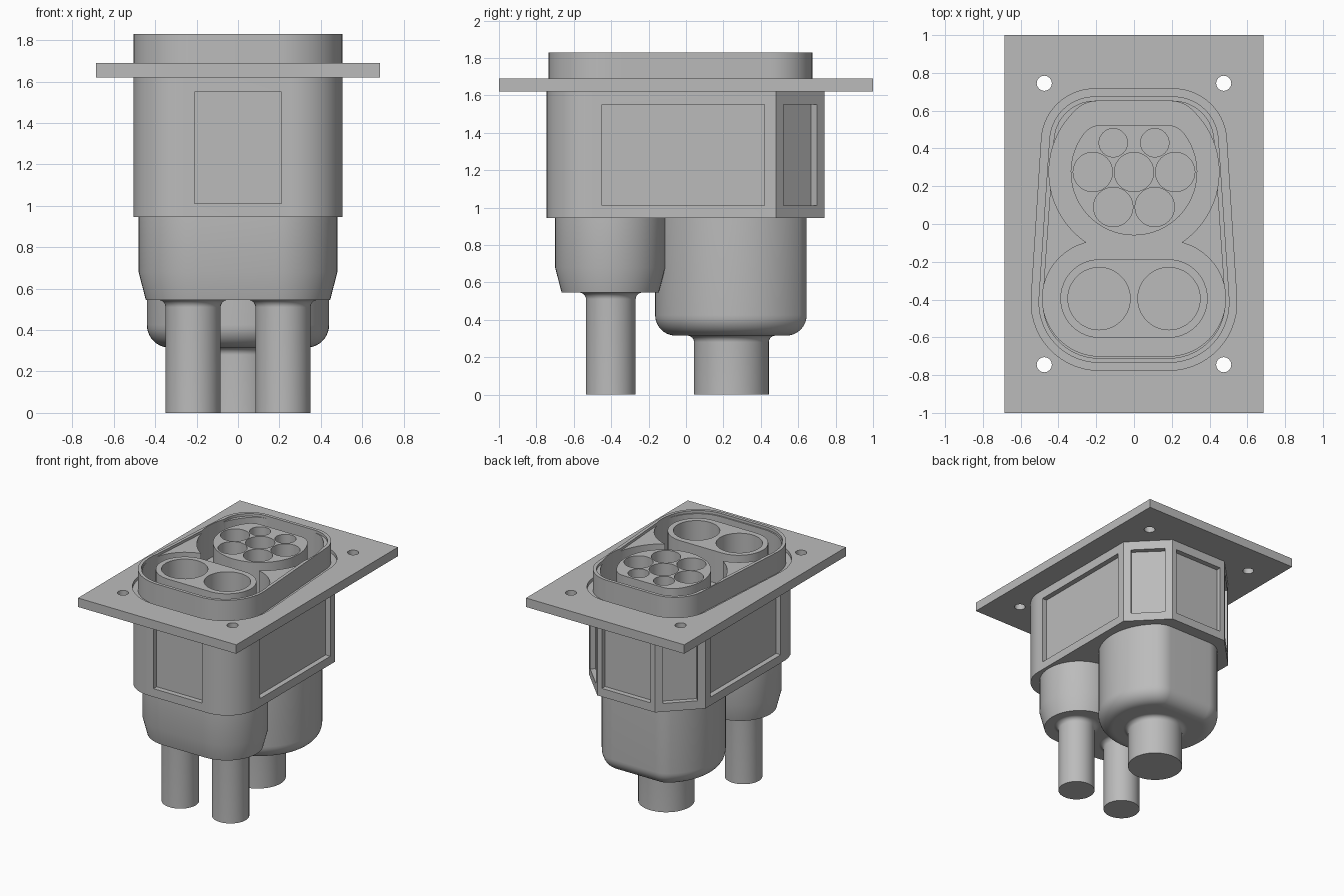
import bpy, bmesh
from math import sin, cos, pi, atan2, sqrt, tan, radians
from mathutils import Vector, Matrix

cube = bpy.data.objects.get("Cube")
if cube:
    bpy.data.objects.remove(cube, do_unlink=True)

grey = bpy.data.materials.new("moulded grey")
grey.use_nodes = True
GREY = (0.5, 0.5, 0.5, 1)
grey.diffuse_color = GREY
grey.node_tree.nodes["Principled BSDF"].inputs["Base Color"].default_value = GREY


# --- outlines: lists of (x, y), counter-clockwise ---
def arc(cx, cy, r, a0, a1, n=14):
    return [(cx + r * cos(a0 + (a1 - a0) * i / n), cy + r * sin(a0 + (a1 - a0) * i / n))
            for i in range(n + 1)]


def circle(cx, cy, r, n=48):
    return arc(cx, cy, r, 0, 2 * pi, n)[:-1]


def stadium(half, r, cy):
    c = half - r
    return arc(c, cy, r, -pi / 2, pi / 2, 24) + arc(-c, cy, r, pi / 2, 1.5 * pi, 24)


def flat_round(r, top, q, cy=0.275, d=0):
    """Circle cut flat at y = top, corners rounded by q, inset by d."""
    yc = top - q
    xc = sqrt((r - q) ** 2 - (yc - cy) ** 2)
    t = atan2(yc - cy, xc)
    big = arc(0, cy, r - d, pi - t, 2 * pi + t, 56)
    return (big + arc(xc, yc, q - d, t, pi / 2)[1:]
            + arc(-xc, yc, q - d, pi / 2, pi - t)[:-1])


def rounded(corners):
    """Polygon from (x, y, corner radius)."""
    out = []
    for i, (x, y, r) in enumerate(corners):
        p = Vector((x, y))
        u = (Vector(corners[i - 1][:2]) - p).normalized()
        v = (Vector(corners[(i + 1) % len(corners)][:2]) - p).normalized()
        if not r:
            out.append((x, y))
            continue
        half = u.angle(v) / 2
        c = p + (u + v).normalized() * r / sin(half)
        s, e = p + u * r / tan(half) - c, p + v * r / tan(half) - c
        a0, a1 = atan2(s.y, s.x), atan2(e.y, e.x)
        out += arc(c.x, c.y, r, a0, a1 + (2 * pi if a1 < a0 else 0))
    return out


def collar_outline(d):
    return rounded([(-0.528 - d, -0.735 - d, 0.32 + d), (0.528 + d, -0.735 - d, 0.32 + d),
                    (0.433 + d, 0.675 + d, 0.24 + d), (-0.433 - d, 0.675 + d, 0.24 + d)])


# --- solids ---
def loft(name, sections):
    bm = bmesh.new()
    rings = [[bm.verts.new((x, y, z)) for x, y in pts] for pts, z in sections]
    n = len(rings[0])
    for low, high in zip(rings, rings[1:]):
        for i in range(n):
            j = (i + 1) % n
            bm.faces.new((low[i], low[j], high[j], high[i]))
    bm.faces.new(rings[0][::-1])
    bm.faces.new(rings[-1])
    bmesh.ops.recalc_face_normals(bm, faces=bm.faces)
    mesh = bpy.data.meshes.new(name)
    bm.to_mesh(mesh)
    bm.free()
    mesh.materials.append(grey)
    obj = bpy.data.objects.new(name, mesh)
    bpy.context.collection.objects.link(obj)
    return obj


def prism(name, pts, z0, z1):
    return loft(name, [(pts, z0), (pts, z1)])


def cut(obj, cutters):
    bpy.context.view_layer.objects.active = obj
    for c in cutters:
        m = obj.modifiers.new("cut", "BOOLEAN")
        m.operation, m.solver, m.object = "DIFFERENCE", "EXACT", c
        bpy.ops.object.modifier_apply(modifier=m.name)


def panel(x, y, angle, width, z0=1.01, z1=1.55, depth=0.04):
    """Cutter for a recess in a wall facing the given angle."""
    w = width / 2
    c = prism("panel_cutter", [(-depth, -w), (0.1, -w), (0.1, w), (-depth, w)], z0, z1)
    c.data.transform(Matrix.Translation((x, y, 0)) @ Matrix.Rotation(angle, 4, "Z"))
    return c


# --- cutters shared by the parts ---
round_well = prism("round_well_cutter", flat_round(0.45, 0.65, 0.16), 1.57, 2)
power_well = prism("power_well_cutter", stadium(0.485, 0.305, -0.395), 1.57, 2)
wells = [round_well, power_well]
signal_holes = [prism("signal_hole_cutter", circle(x, y, r), 1.3, 2) for x, y, r in
                [(-0.11, 0.43, 0.075), (0.11, 0.43, 0.075), (-0.218, 0.275, 0.104),
                 (0, 0.275, 0.104), (0.218, 0.275, 0.104), (-0.11, 0.09, 0.104),
                 (0.11, 0.09, 0.104)]]
power_holes = [prism("power_hole_cutter", circle(s * 0.185, -0.395, 0.165), 1.3, 2)
               for s in (-1, 1)]
screw_holes = [prism("screw_hole_cutter", circle(sx * 0.475, sy * 0.745, 0.04, 24), 1.5, 2)
               for sx in (-1, 1) for sy in (-1, 1)]
groove = prism("groove_cutter", collar_outline(0.04), 1.665, 2)
rim_step = prism("rim_step_cutter", collar_outline(-0.025), 1.81, 2)
panels = [panel(0, -0.745, -pi / 2, 0.42), panel(0, 0.74, pi / 2, 0.42)]
for side in (1, -1):
    panels.append(panel(side * 0.505, -0.015, 0 if side > 0 else pi, 0.87))
    a = radians(45.5)
    panels.append(panel(side * 0.3775, 0.61, a if side > 0 else pi - a, 0.25))

# --- mounting plate and collar ---
plate = prism("mounting_plate", [(-0.685, -1), (0.685, -1), (0.685, 1), (-0.685, 1)], 1.62, 1.69)
cut(plate, screw_holes + [groove] + wells)
collar = prism("collar", collar_outline(0), 1.64, 1.83)
cut(collar, [rim_step] + wells)

# --- main body with recessed panels ---
body = prism("main_body", rounded([(-0.505, -0.745, 0.25), (0.505, -0.745, 0.25), (0.505, 0.48, 0),
                                   (0.25, 0.74, 0), (-0.25, 0.74, 0), (-0.505, 0.48, 0)]),
             0.945, 1.62)
cut(body, panels + wells + signal_holes + power_holes)

# --- socket bosses ---
signal_boss = prism("signal_boss", flat_round(0.335, 0.525, 0.12), 1.56, 1.82)
cut(signal_boss, signal_holes)
power_boss = prism("power_boss", stadium(0.39, 0.208, -0.395), 1.56, 1.82)
cut(power_boss, power_holes)

# --- lower housings ---
power_housing = loft("power_housing", [(stadium(0.445, 0.26, -0.405), 0.545),
                                       (stadium(0.48, 0.295, -0.405), 0.68),
                                       (stadium(0.48, 0.295, -0.405), 0.95)])
FILLET = 0.11
steps = [i / 10 * pi / 2 for i in range(11)]
signal_housing = loft("signal_housing", [
    (flat_round(0.44, 0.645, 0.16, d=FILLET * (1 - sin(t))), 0.315 + FILLET * (1 - cos(t)))
    for t in steps] + [(flat_round(0.44, 0.645, 0.16), 0.95)])


# --- cables, flared where they meet the housing ---
def cable(name, x, y, r, top, flare=0.035):
    rings = [(circle(x, y, r), 0)]
    rings += [(circle(x, y, r + flare * (1 - cos(t))), top - flare * (1 - sin(t))) for t in steps]
    rings.append((circle(x, y, r + flare), top + 0.02))
    return loft(name, rings)


cables = [cable("signal_cable", 0, 0.243, 0.2, 0.315),
          cable("left_power_cable", 0.217, -0.402, 0.133, 0.545),
          cable("right_power_cable", -0.217, -0.402, 0.133, 0.545)]

# --- remove cutters, smooth the curved walls ---
for c in wells + signal_holes + power_holes + screw_holes + [groove, rim_step] + panels:
    bpy.data.objects.remove(c, do_unlink=True)
bpy.ops.object.select_all(action="DESELECT")
for obj in [plate, collar, body, signal_boss, power_boss, power_housing, signal_housing] + cables:
    obj.select_set(True)
    bpy.context.view_layer.objects.active = obj
bpy.ops.object.shade_smooth_by_angle(angle=radians(30))
